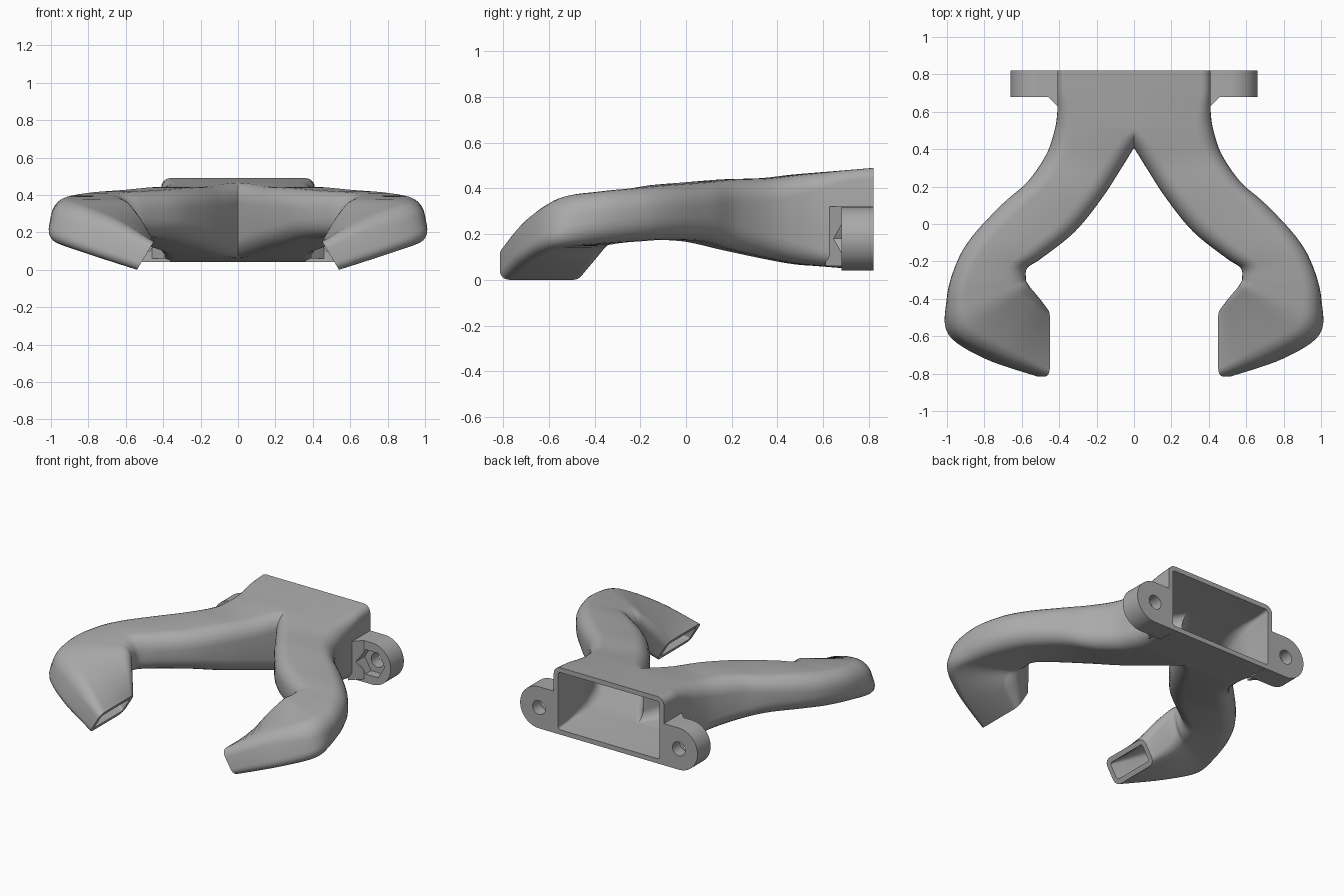
import bpy, bmesh, math
from mathutils import Vector

if "Cube" in bpy.data.objects:
    bpy.data.objects.remove(bpy.data.objects["Cube"])

grey = bpy.data.materials.new("plain grey")
grey.use_nodes = True
GREY = (0.4, 0.4, 0.4, 1)
grey.diffuse_color = GREY
grey.node_tree.nodes["Principled BSDF"].inputs["Base Color"].default_value = GREY

WALL = 0.032
CORNER_STEPS = 7
SPAN_STEPS = 6

# Duct sections from the rear mouth to the nozzle tip:
# inner x, inner y, outer x, outer y, middle z, lean of top in x, height, corner radius
SECTIONS = [
    (-.30, .82, .41, .82, .265, 0, .45, .05),
    (-.25, .70, .41, .70, .265, 0, .43, .05),
    (-.14, .57, .41, .60, .265, 0, .41, .07),
    (-.03, .45, .425, .50, .265, 0, .39, .09),
    (.06, .31, .47, .37, .27, 0, .35, .10),
    (.17, .14, .57, .225, .285, 0, .31, .10),
    (.315, -.04, .70, .11, .297, 0, .26, .10),
    (.49, -.18, .86, -.06, .295, 0, .24, .10),
    (.57, -.235, .95, -.21, .285, 0, .235, .10),
    (.58, -.29, 1.0, -.40, .272, -.02, .23, .095),
    (.585, -.32, .975, -.59, .25, -.09, .22, .085),
    (.57, -.37, .76, -.72, .18, -.15, .19, .07),
    (.495, -.45, .495, -.815, .075, -.09, .15, .045),
]


def blend(a, b, c, d, t):
    """Catmull-Rom blend of four section tuples."""
    return [0.5 * (2 * q + (r - p) * t + (2 * p - 5 * q + 4 * r - s) * t * t
                   + (3 * q - p - 3 * r + s) * t ** 3) for p, q, r, s in zip(a, b, c, d)]


def all_sections():
    padded = [SECTIONS[0]] + SECTIONS + [SECTIONS[-1]]
    result = []
    for i in range(len(SECTIONS) - 1):
        result += [blend(*padded[i:i + 4], k / SPAN_STEPS) for k in range(SPAN_STEPS)]
    return result + [SECTIONS[-1]]


def ring(bm, section, inset):
    """Rounded rectangle of vertices across the duct."""
    ix, iy, ox, oy, z, lean, height, radius = section
    inner, outer = Vector((ix, iy, z)), Vector((ox, oy, z))
    across, up = outer - inner, Vector((lean, 0, height))
    half_w, half_h = across.length / 2 - inset, up.length / 2 - inset
    r = min(max(radius - inset, 0.015), half_h * 0.95)
    across.normalize()
    up.normalize()
    verts = []
    for corner, (sx, sy) in enumerate([(1, 1), (-1, 1), (-1, -1), (1, -1)]):
        for k in range(CORNER_STEPS):
            a = math.pi / 2 * (corner + k / (CORNER_STEPS - 1))
            u = sx * (half_w - r) + r * math.cos(a)
            v = sy * (half_h - r) + r * math.sin(a)
            verts.append(bm.verts.new((inner + outer) / 2 + across * u + up * v))
    return verts


def bridge(bm, a, b):
    for i in range(len(a)):
        j = (i + 1) % len(a)
        bm.faces.new((a[i], a[j], b[j], b[i]))


def finish(bm, name):
    mesh = bpy.data.meshes.new(name)
    bm.to_mesh(mesh)
    bm.free()
    obj = bpy.data.objects.new(name, mesh)
    bpy.context.collection.objects.link(obj)
    mesh.materials.append(grey)
    return obj


def activate(obj):
    bpy.ops.object.select_all(action="DESELECT")
    obj.select_set(True)
    bpy.context.view_layer.objects.active = obj


def apply_all(obj):
    activate(obj)
    for mod in list(obj.modifiers):
        bpy.ops.object.modifier_apply(modifier=mod.name)


def mirror_and_smooth(obj):
    mod = obj.modifiers.new("mirror", "MIRROR")
    mod.merge_threshold = 0.0005
    apply_all(obj)
    bpy.ops.object.shade_smooth_by_angle(angle=math.radians(35))


def prism(name, points, direction):
    """Extrude a flat outline along a vector."""
    bm = bmesh.new()
    face = bm.faces.new([bm.verts.new(p) for p in points])
    out = bmesh.ops.extrude_face_region(bm, geom=[face])
    moved = [g for g in out["geom"] if isinstance(g, bmesh.types.BMVert)]
    bmesh.ops.translate(bm, vec=direction, verts=moved)
    bmesh.ops.recalc_face_normals(bm, faces=bm.faces)
    return finish(bm, name)


def disc(sides, radius, y):
    return [(EAR_X + radius * math.cos(math.tau * i / sides), y,
             EAR_Z + radius * math.sin(math.tau * i / sides)) for i in range(sides)]


# Hollow twin duct: outer and inner skins, cut on the centre plane and mirrored
bm = bmesh.new()
sections = all_sections()
skins = [[ring(bm, s, inset) for s in sections] for inset in (0, WALL)]
for skin in skins:
    for a, b in zip(skin, skin[1:]):
        bridge(bm, a, b)
for end in (0, -1):
    bridge(bm, skins[0][end], skins[1][end])
bmesh.ops.recalc_face_normals(bm, faces=bm.faces)
bmesh.ops.bisect_plane(bm, geom=bm.verts[:] + bm.edges[:] + bm.faces[:],
                       plane_co=(0, 0, 0), plane_no=(1, 0, 0), clear_inner=True)
mirror_and_smooth(finish(bm, "twin_duct"))

# Mounting ears with a rounded end
EAR_X, EAR_Z, EAR_R = 0.52, 0.18, 0.14
outline = [(.39, .68, .32), (.39, .68, .08), (.36, .68, .065), (.36, .68, .04)]
for i in range(25):
    a = math.pi * (i / 24 - 0.5)
    outline.append((EAR_X + EAR_R * math.cos(a), .68, EAR_Z + EAR_R * math.sin(a)))
ear = prism("mounting_ears", outline, (0, .14, 0))

# Sloped gussets between the ears and the duct
gusset = prism("ear_gussets", [(.39, .61, .06), (.46, .68, .06), (.46, .685, .06), (.39, .685, .06)],
               (0, 0, .26))

# Bolt holes and hexagonal nut pockets
bolt = prism("bolt_cutter", disc(32, .047, .5), (0, .5, 0))
nut = prism("nut_cutter", disc(6, .095, .5), (0, .24, 0))
for part, cutters in ((ear, (bolt, nut)), (gusset, (nut,))):
    for cutter in cutters:
        mod = part.modifiers.new("cut", "BOOLEAN")
        mod.operation = "DIFFERENCE"
        mod.solver = "EXACT"
        mod.object = cutter
    apply_all(part)
    mirror_and_smooth(part)
for cutter in (bolt, nut):
    bpy.data.objects.remove(cutter)
